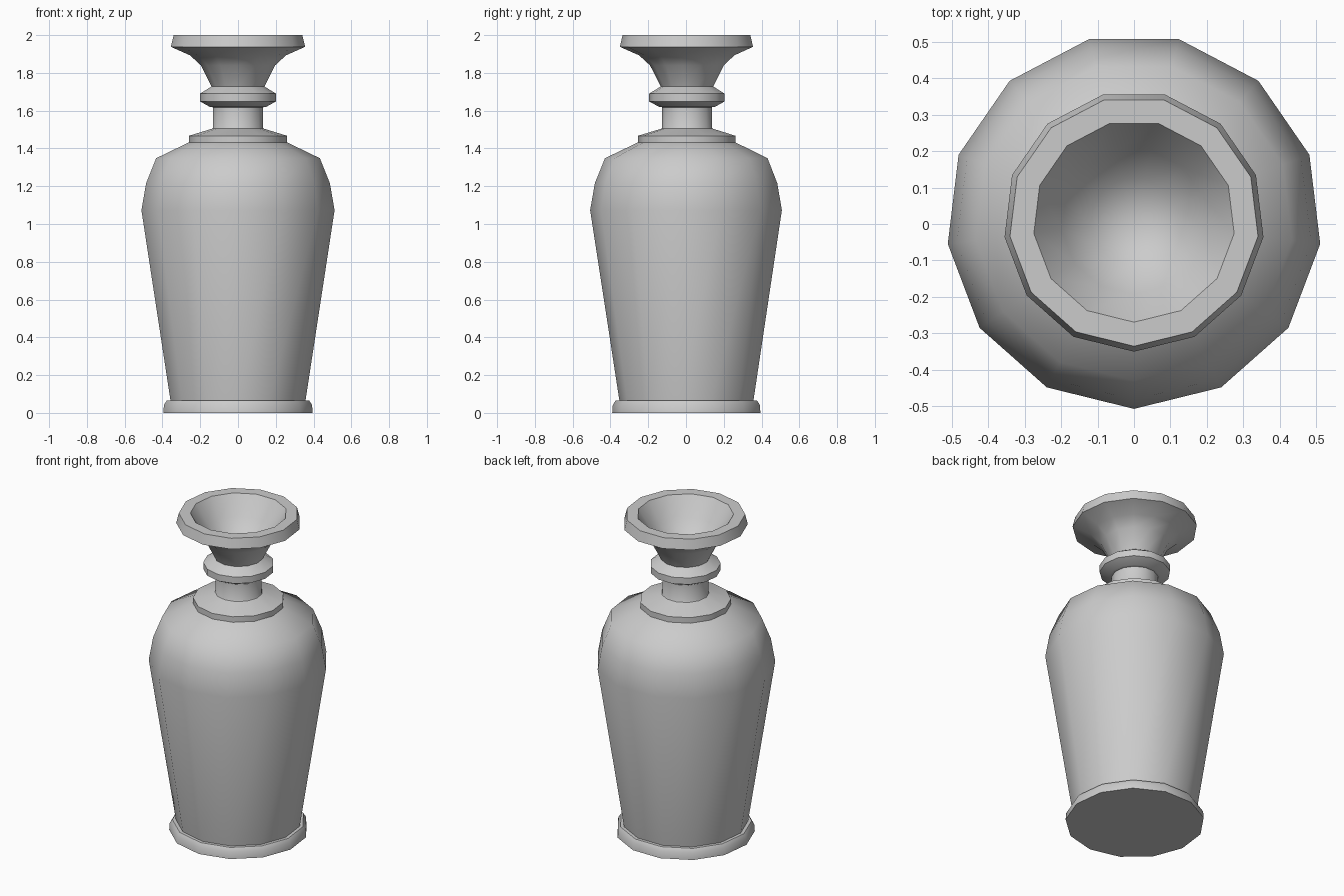
import bpy
import bmesh
import math

SIDES = 13
AXIS_Y = 0.0075  # the odd-sided outline is centred by its bounds

if "Cube" in bpy.data.objects:
    bpy.data.objects.remove(bpy.data.objects["Cube"], do_unlink=True)

clay = bpy.data.materials.new("grey clay")
clay.use_nodes = True
COLOUR = (0.6, 0.6, 0.6, 1)
clay.diffuse_color = COLOUR
clay.node_tree.nodes["Principled BSDF"].inputs["Base Color"].default_value = COLOUR


def lathe(name, profile):
    """Turn (radius, height) points, listed with the outside on the right, about the axis."""
    bm = bmesh.new()
    rings = []
    for r, z in profile:
        if r == 0:
            rings.append([bm.verts.new((0, AXIS_Y, z))] * SIDES)
            continue
        angles = [math.tau * k / SIDES - math.pi / 2 for k in range(SIDES)]
        rings.append([bm.verts.new((r * math.cos(a), AXIS_Y + r * math.sin(a), z))
                      for a in angles])
    for low, high in zip(rings, rings[1:]):
        for k in range(SIDES):
            n = (k + 1) % SIDES
            corners = dict.fromkeys((low[k], low[n], high[n], high[k]))
            bm.faces.new(list(corners))
    mesh = bpy.data.meshes.new(name)
    bm.to_mesh(mesh)
    bm.free()
    mesh.materials.append(clay)
    obj = bpy.data.objects.new(name, mesh)
    bpy.context.collection.objects.link(obj)
    bpy.ops.object.select_all(action='DESELECT')
    obj.select_set(True)
    bpy.context.view_layer.objects.active = obj
    bpy.ops.object.shade_smooth_by_angle(angle=math.radians(46))
    return obj


# Foot with a chamfered upper edge
lathe("foot", [(0, 0), (0.398, 0), (0.395, 0.042), (0.38, 0.065), (0.36, 0.065)])

# Tapered body and rounded shoulder
lathe("body", [(0.36, 0.065), (0.515, 1.073), (0.49, 1.216), (0.437, 1.348),
               (0.262, 1.432)])

# Collar plate on the shoulder
lathe("collar", [(0.262, 1.432), (0.262, 1.467), (0.137, 1.505)])

# Narrow neck
lathe("neck", [(0.137, 1.505), (0.134, 1.51), (0.134, 1.618)])

# Ring around the neck
lathe("neck_ring", [(0.134, 1.618), (0.15, 1.62), (0.203, 1.649), (0.203, 1.69),
                    (0.141, 1.728)])

# Flared mouth, sloping rim and hollow bowl
lathe("mouth", [(0.141, 1.728), (0.198, 1.84), (0.256, 1.893), (0.358, 1.938),
                (0.343, 2.0), (0.277, 2.0), (0.2, 1.885), (0.12, 1.79), (0, 1.75)])
